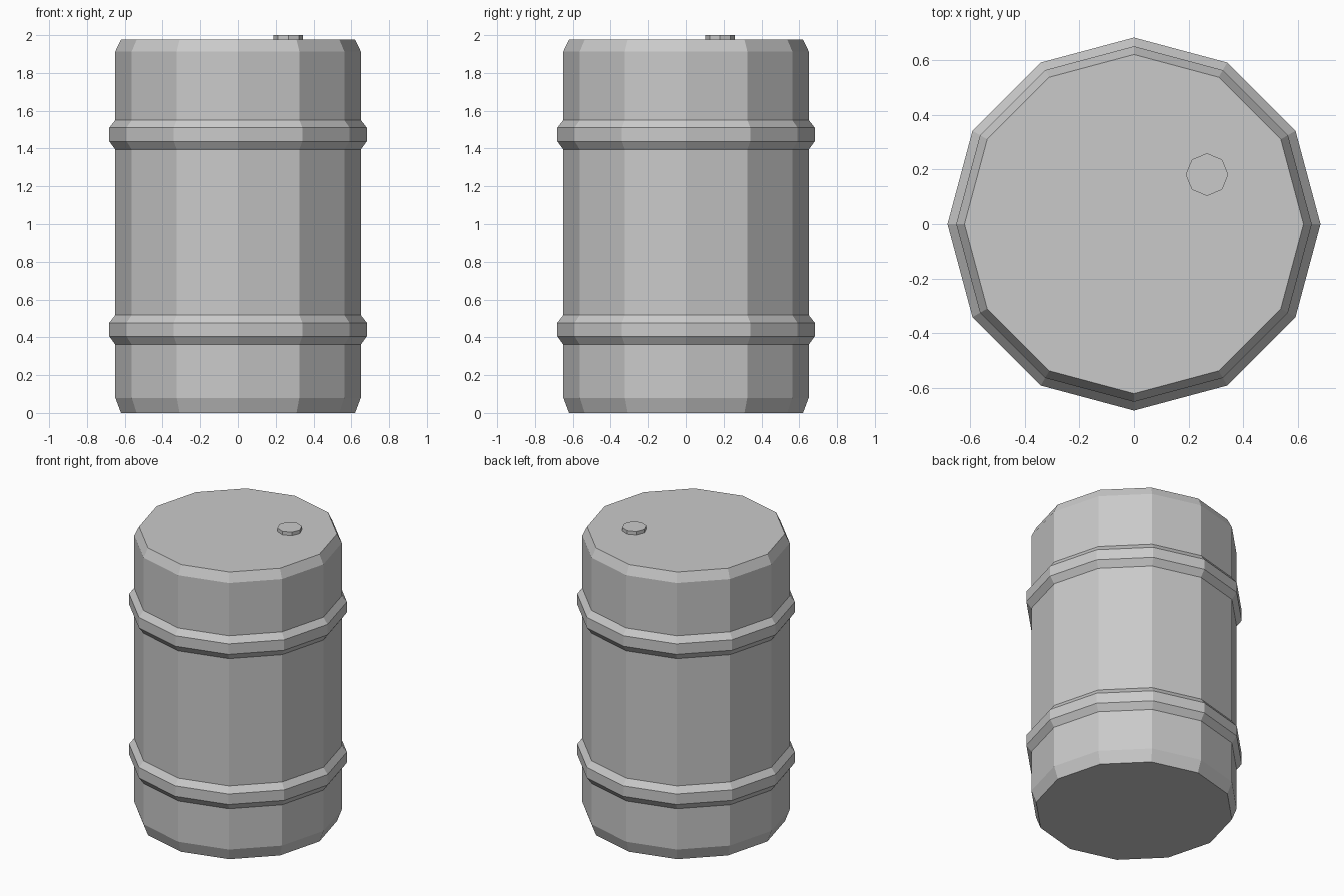
import bpy
import math

if "Cube" in bpy.data.objects:
    bpy.data.objects.remove(bpy.data.objects["Cube"])

# One plain grey for the whole drum
grey = bpy.data.materials.new("light grey metal")
grey.diffuse_color = (0.59, 0.59, 0.59, 1.0)
grey.use_nodes = True
grey.node_tree.nodes["Principled BSDF"].inputs["Base Color"].default_value = grey.diffuse_color


def lathe(name, profile, sides, centre=(0.0, 0.0)):
    """Closed flat-faced solid spun from (radius, z) pairs, bottom to top."""
    verts = []
    for r, z in profile:
        for i in range(sides):
            a = 2 * math.pi * i / sides
            verts.append((centre[0] + r * math.cos(a), centre[1] + r * math.sin(a), z))
    faces = [tuple(reversed(range(sides)))]
    for k in range(len(profile) - 1):
        lo, hi = k * sides, (k + 1) * sides
        for i in range(sides):
            j = (i + 1) % sides
            faces.append((lo + i, lo + j, hi + j, hi + i))
    top = (len(profile) - 1) * sides
    faces.append(tuple(range(top, top + sides)))
    mesh = bpy.data.meshes.new(name)
    mesh.from_pydata(verts, [], faces)
    mesh.materials.append(grey)
    obj = bpy.data.objects.new(name, mesh)
    bpy.context.collection.objects.link(obj)
    return obj


BODY_R, END_R, BAND_R = 0.65, 0.62, 0.682


def band(z):
    """Raised hoop starting at height z."""
    return [(BODY_R, z), (BAND_R, z + 0.044), (BAND_R, z + 0.116), (BODY_R, z + 0.157)]


# Drum body with bevelled ends and two raised hoops
lathe("drum_body",
      [(END_R, 0.0), (BODY_R, 0.08)] + band(0.361) + band(1.394)
      + [(BODY_R, 1.914), (END_R, 1.976)], 12)

# Filler cap on the lid
lathe("filler_cap", [(0.078, 1.97), (0.078, 2.0)], 8, (0.267, 0.181))
